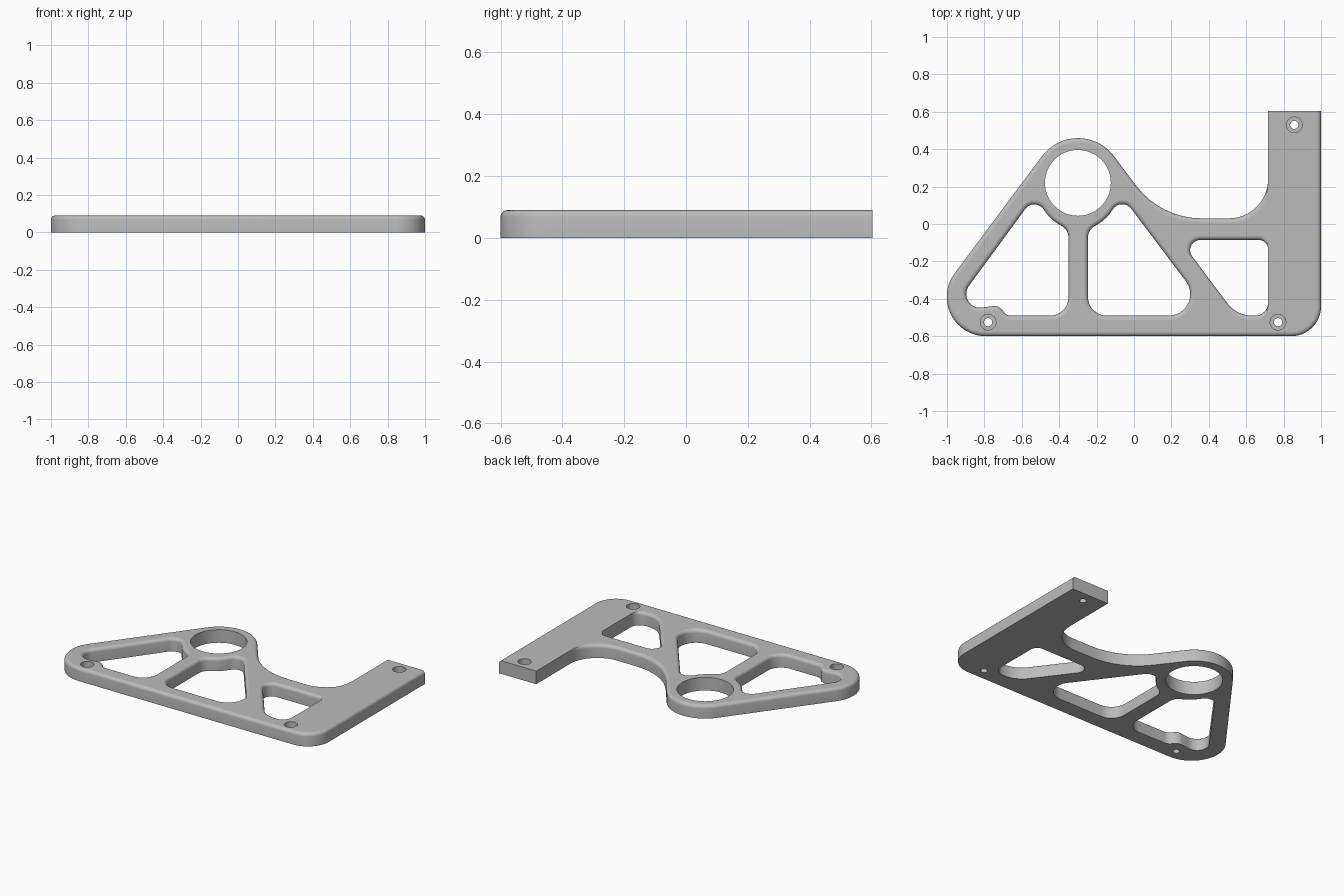
import bpy, bmesh, math
from mathutils import Vector

cube = bpy.data.objects.get("Cube")
if cube:
    bpy.data.objects.remove(cube, do_unlink=True)

THICK, FILLET, ARM_X, END_Y = 0.09, 0.022, 0.717, 0.604


def rounded(corners):
    """Closed outline from (x, y, radius) corners, each turned into an arc."""
    pts = []
    n = len(corners)
    for i, (x, y, r) in enumerate(corners):
        p = Vector((x, y))
        a = (Vector(corners[i - 1][:2]) - p).normalized()
        b = (Vector(corners[(i + 1) % n][:2]) - p).normalized()
        if r == 0:
            pts.append(p)
            continue
        half = a.angle(b) / 2
        centre = p + (a + b).normalized() * (r / math.sin(half))
        start = p + a * (r / math.tan(half)) - centre
        end = p + b * (r / math.tan(half)) - centre
        sweep = start.angle_signed(end)
        steps = max(3, math.ceil(abs(sweep) / math.radians(7)))
        for k in range(steps + 1):
            t = -sweep * k / steps
            c, s = math.cos(t), math.sin(t)
            pts.append(centre + Vector((c * start.x - s * start.y,
                                        s * start.x + c * start.y)))
    return pts


def circle(x, y, r, n=48):
    return [Vector((x + r * math.cos(math.tau * i / n),
                    y + r * math.sin(math.tau * i / n))) for i in range(n)]


def oriented(pts, ccw):
    area = sum(p.cross(pts[(i + 1) % len(pts)]) for i, p in enumerate(pts))
    return pts if (area > 0) == ccw else pts[::-1]


def inset(pts, d):
    """Move an outline into the material; the arm's inner side and end stay sharp."""
    out = []
    for i, p in enumerate(pts):
        a = (p - pts[i - 1]).normalized()
        b = (pts[(i + 1) % len(pts)] - p).normalized()
        na, nb = Vector((-a.y, a.x)), Vector((-b.y, b.x))
        move = (na + nb) / (1 + na.dot(nb)) * d
        move *= min(1, abs(p.x - ARM_X) / 0.04)
        if p.y > END_Y - 0.01:
            move.y = 0
        out.append(p + move)
    return out


bm = bmesh.new()
bottom_edges, top_edges = [], []


def wall(rings):
    """Skin a stack of (outline, z) rings and remember the end loops."""
    rows = [[bm.verts.new((p.x, p.y, z)) for p in pts] for pts, z in rings]
    n = len(rows[0])
    for lo, hi in zip(rows, rows[1:]):
        for i in range(n):
            j = (i + 1) % n
            bm.faces.new((lo[i], lo[j], hi[j], hi[i]))
    for row, store in ((rows[0], bottom_edges), (rows[-1], top_edges)):
        store += [bm.edges.get((row[i], row[(i + 1) % n])) for i in range(n)]


def filleted(pts):
    rings = [(pts, 0)]
    for k in range(6):
        t = math.pi / 2 * k / 5
        rings.append((inset(pts, FILLET * (1 - math.cos(t))),
                      THICK - FILLET * (1 - math.sin(t))))
    wall(rings)


# Outer outline: base bar, ring shoulder, saddle curve and upright arm
outer = [(-1.21, -0.6, 0.21), (1, -0.6, 0.16), (1, END_Y, 0), (ARM_X, END_Y, 0),
         (ARM_X, 0.03, 0.21), (0.1425, 0.03, 0.44), (-0.3, 0.62, 0.24)]
filleted(oriented(rounded(outer), True))

# Shared edge of the two big windows, mirrored about the strut
strut = [(-0.53, 0.15, 0.06), (-0.445, 0.02, 0.235), (-0.35, -0.03, 0.07),
         (-0.35, -0.49, 0.1)]
left_window = strut + [(-0.68, -0.49, 0.05), (-0.725, -0.435, 0.055),
                       (-0.815, -0.447, 0.01), (-0.97, -0.45, 0.073)]
middle_window = [(-0.596 - x, y, r) for x, y, r in strut] + [(0.416, -0.49, 0.115)]
right_window = [(0.245, -0.085, 0.055), (ARM_X, -0.085, 0.05),
                (ARM_X, -0.49, 0.07), (0.549, -0.49, 0.165)]
for window in (left_window, middle_window, right_window):
    filleted(oriented(rounded(window), False))

# Large ring bore
bore = oriented(circle(-0.3, 0.22, 0.176, 72), False)
wall([(bore, 0), (bore, THICK)])

# Counterbored screw holes
for x, y in ((-0.78, -0.525), (0.77, -0.525), (0.857, 0.53)):
    small = oriented(circle(x, y, 0.022), False)
    large = oriented(circle(x, y, 0.042), False)
    wall([(small, 0), (small, THICK / 2), (large, THICK / 2), (large, THICK)])

# Flat faces above and below
for edges, up in ((bottom_edges, -1), (top_edges, 1)):
    bmesh.ops.triangle_fill(bm, use_beauty=True, use_dissolve=False,
                            edges=edges, normal=(0, 0, up))
bmesh.ops.recalc_face_normals(bm, faces=bm.faces)

mesh = bpy.data.meshes.new("bracket_plate")
bm.to_mesh(mesh)
bm.free()
plate = bpy.data.objects.new("bracket_plate", mesh)
bpy.context.collection.objects.link(plate)

grey = bpy.data.materials.new("plain_grey")
grey.use_nodes = True
grey.diffuse_color = (0.5, 0.5, 0.5, 1)
grey.node_tree.nodes["Principled BSDF"].inputs["Base Color"].default_value = (0.5, 0.5, 0.5, 1)
mesh.materials.append(grey)

bpy.ops.object.select_all(action="DESELECT")
plate.select_set(True)
bpy.context.view_layer.objects.active = plate
bpy.ops.object.shade_smooth_by_angle(angle=math.radians(35))
for face in mesh.polygons:
    if abs(face.normal.z) > 0.999:
        face.use_smooth = False
